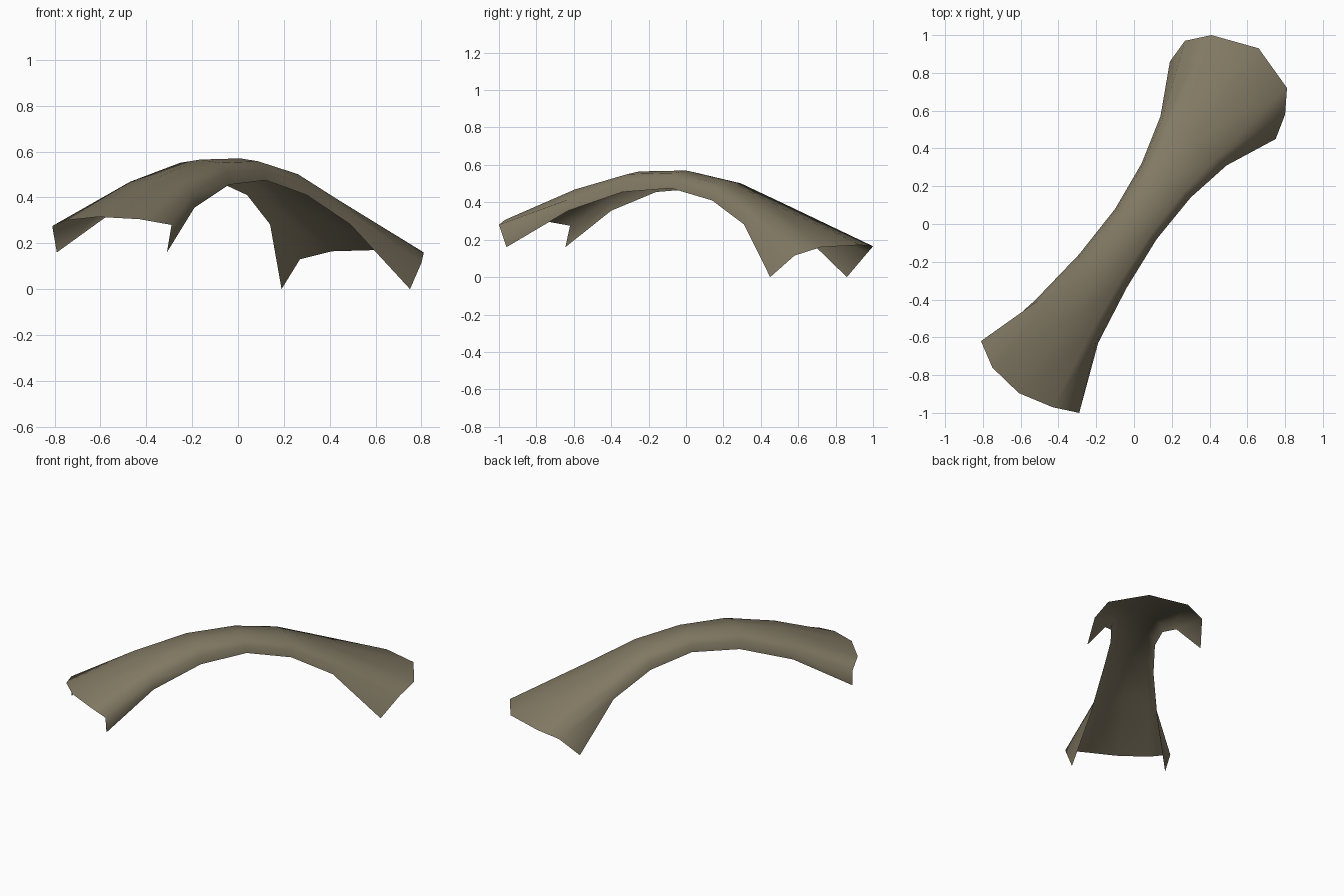
import bpy
from mathutils import Vector

default_cube = bpy.data.objects.get("Cube")
if default_cube:
    bpy.data.objects.remove(default_cube, do_unlink=True)


def make_material(name, colour):
    material = bpy.data.materials.new(name)
    material.use_nodes = True
    material.diffuse_color = colour
    material.node_tree.nodes["Principled BSDF"].inputs["Base Color"].default_value = colour
    return material


# Half of the arched cross-section: share of the half width, share of the height
half_profile = [(1, 0), (0.94, 0.48), (0.7, 0.87)]
section_profile = ([(-across, rise) for across, rise in half_profile]
                   + [(0, 1)]
                   + [(across, rise) for across, rise in reversed(half_profile)])


def arched_section(left, right, edge_height, top_height):
    """One rib of the span between its left and right lower edges."""
    left, right = Vector(left), Vector(right)
    centre, half = (left + right) / 2, (right - left) / 2
    section = []
    for across, rise in section_profile:
        point = centre + half * across
        height = edge_height + (top_height - edge_height) * rise
        section.append((point.x, point.y, height))
    return section


# Flared mouths at both ends, running from the left edge to the right edge
front_mouth = [(-0.79, -0.645, 0.16), (-0.81, -0.62, 0.275), (-0.75, -0.76, 0.3),
               (-0.61, -0.895, 0.315), (-0.43, -0.97, 0.305), (-0.29, -1, 0.28),
               (-0.31, -0.96, 0.16)]
back_mouth = [(0.19, 0.86, 0), (0.27, 0.97, 0.13), (0.41, 1, 0.165),
              (0.66, 0.93, 0.172), (0.81, 0.72, 0.16), (0.8, 0.58, 0.115),
              (0.75, 0.45, 0)]

# Narrow waist between the mouths
sections = [
    front_mouth,
    arched_section((-0.52, -0.4), (-0.19, -0.63), 0.355, 0.485),
    arched_section((-0.29, -0.16), (-0.04, -0.34), 0.455, 0.565),
    arched_section((-0.1, 0.08), (0.12, -0.08), 0.475, 0.57),
    arched_section((0.04, 0.32), (0.3, 0.14), 0.41, 0.515),
    arched_section((0.14, 0.57), (0.49, 0.31), 0.282, 0.405),
    back_mouth,
]

# Skin the sections into one open, upward-facing sheet
count = len(section_profile)
vertices = [point for section in sections for point in section]
faces = []
for row in range(len(sections) - 1):
    for column in range(count - 1):
        start = row * count + column
        faces.append((start, start + 1, start + count + 1, start + count))

mesh = bpy.data.meshes.new("arched_span")
mesh.from_pydata(vertices, [], faces)
mesh.materials.append(make_material("weathered_stone", (0.22, 0.19, 0.125, 1)))
mesh.shade_smooth()
span = bpy.data.objects.new("arched_span", mesh)
bpy.context.collection.objects.link(span)
